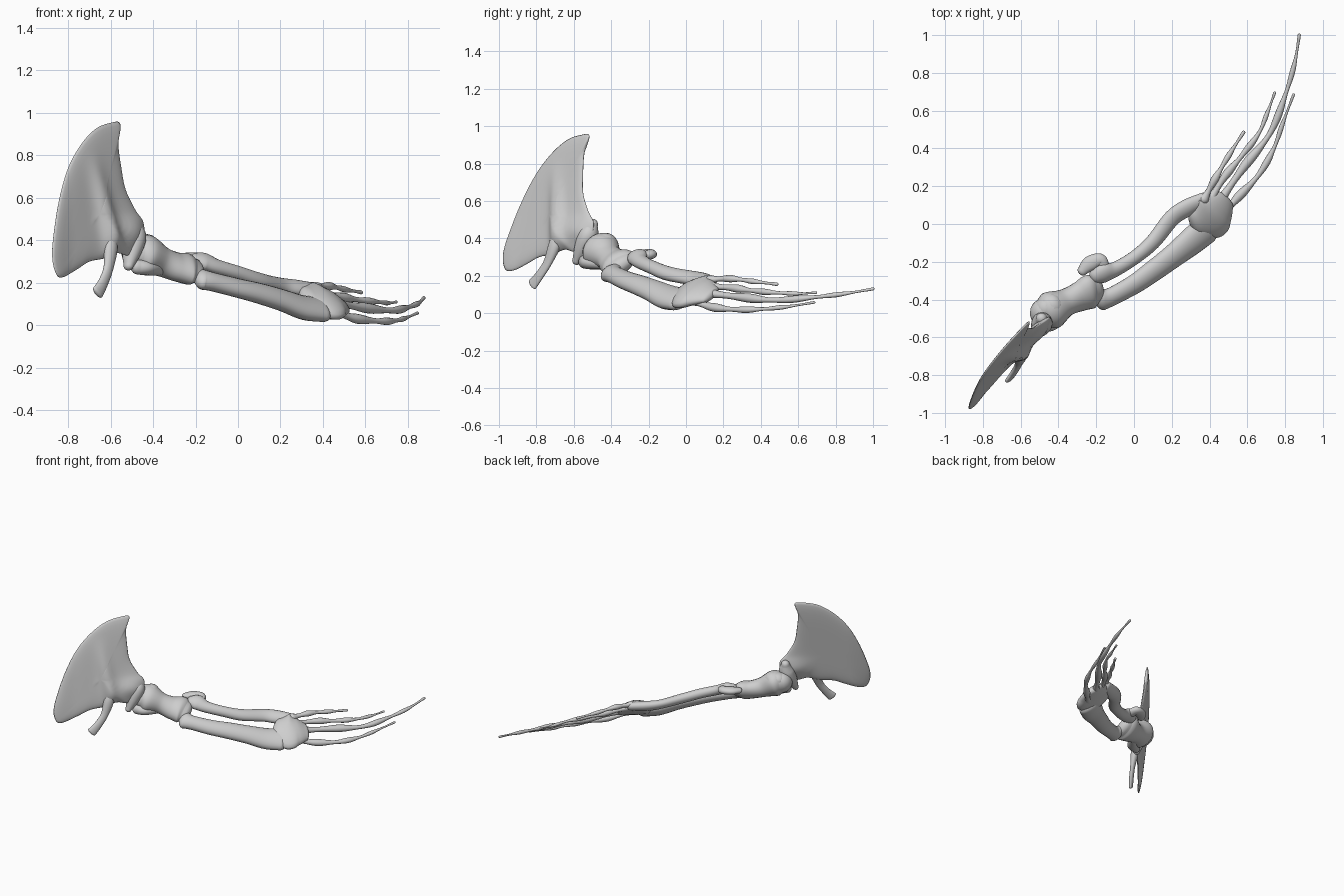
import bpy, bmesh, math
from mathutils import Vector

old = bpy.data.objects.get("Cube")
if old:
    bpy.data.objects.remove(old, do_unlink=True)

bone = bpy.data.materials.new("bone_grey")
bone.use_nodes = True
colour = (0.62, 0.62, 0.62, 1)
bone.diffuse_color = colour
bone.node_tree.nodes["Principled BSDF"].inputs["Base Color"].default_value = colour

BLADE_FRONT = Vector((0.70, -0.70, 0.13))   # facing of the shoulder blade
ROLLED = Vector((0.25, -0.5, 0.85))         # the limb leans, rear side higher
UP = Vector((0, 0, 1))


def spline(keys, steps, closed=False):
    """Catmull-Rom samples through tuples of any length."""
    n = len(keys)
    pick = (lambda i: keys[i % n]) if closed else (lambda i: keys[max(0, min(n - 1, i))])
    out = []
    for i in range(n if closed else n - 1):
        a, b, c, d = (pick(i + k) for k in (-1, 0, 1, 2))
        for s in range(steps):
            t = s / steps
            out.append([0.5 * (2 * q + (r - p) * t + (2 * p - 5 * q + 4 * r - u) * t * t
                               + (3 * q - p - 3 * r + u) * t ** 3)
                        for p, q, r, u in zip(a, b, c, d)])
    if not closed:
        out.append(list(keys[-1]))
    return out


def finish(name, bm):
    bmesh.ops.recalc_face_normals(bm, faces=bm.faces)
    mesh = bpy.data.meshes.new(name)
    bm.to_mesh(mesh)
    bm.free()
    mesh.materials.append(bone)
    for poly in mesh.polygons:
        poly.use_smooth = True
    ob = bpy.data.objects.new(name, mesh)
    bpy.context.collection.objects.link(ob)
    return ob


def bridge(bm, a, b):
    n = len(a)
    for i in range(n):
        bm.faces.new((a[i], a[(i + 1) % n], b[(i + 1) % n], b[i]))


def shaft(name, keys, up=UP, steps=7, sides=20):
    """Loft an oval section along keys of x, y, z, half width, half height."""
    rows = spline(keys, steps)
    pts = [Vector(r[:3]) for r in rows]
    rings = []
    for i, r in enumerate(rows):
        tangent = (pts[min(i + 1, len(pts) - 1)] - pts[max(i - 1, 0)]).normalized()
        rings.append((pts[i], tangent, r[3], r[4]))
    # rounded ends
    def cap(ring, sign):
        p, t, w, h = ring
        return [(p + t * sign * min(w, h) * math.sin(a), t, w * math.cos(a), h * math.cos(a))
                for a in (0.4, 0.8, 1.15, 1.45)]
    rings = cap(rings[0], -1)[::-1] + rings + cap(rings[-1], 1)
    bm = bmesh.new()
    loops = []
    for p, t, w, h in rings:
        side = t.cross(up).normalized()
        top = side.cross(t).normalized()
        angles = [math.tau * k / sides for k in range(sides)]
        loops.append([bm.verts.new(p + side * w * math.cos(a) + top * h * math.sin(a)) for a in angles])
    for a, b in zip(loops, loops[1:]):
        bridge(bm, a, b)
    bm.faces.new(loops[0])
    bm.faces.new(loops[-1])
    return finish(name, bm)


def shoulder_blade():
    """Thin curved-edge plate, swollen at the socket, with a ridge on the front."""
    outline = spline([(-.60, .953), (-.555, .95), (-.565, .86), (-.55, .74), (-.53, .64), (-.485, .545),
                      (-.445, .48), (-.45, .39), (-.51, .33), (-.57, .34), (-.63, .315), (-.70, .30),
                      (-.76, .262), (-.83, .225), (-.86, .25), (-.875, .33), (-.865, .45),
                      (-.84, .60), (-.80, .74), (-.74, .85), (-.67, .925)], 5, True)
    cx, cz = -0.67, 0.52
    scales = [1, .985, .95, .88, .8, .7, .6, .5, .4, .3, .2, .1]

    def depth(x, z, s, front):
        d = 0.016 * math.sqrt(max(0, 1 - s ** 6))
        socket = math.exp(-((x + .49) ** 2 + (z - .43) ** 2) / .006)
        d += 0.035 * socket * (1 - s ** 4)
        if front:
            f = max(0, min(1, (.82 - z) / .45))
            ridge_x = -.70 + .1 * f
            d += .05 * f * math.exp(-((x - ridge_x) / .035) ** 2) * (1 - s ** 4)
        return d if front else -d

    bm = bmesh.new()

    def place(x, z, s, front):
        base = Vector((x, -.134 + 1.01 * x + .187 * z, z))
        base.y -= .03 * max(0, (-x - .8) / .075) * max(0, 1 - z)
        return bm.verts.new(base + BLADE_FRONT * depth(x, z, s, front))

    rim = [place(x, z, 1, True) for x, z in outline]
    for front in (True, False):
        last = rim
        for s in scales[1:]:
            ring = [place(cx + (x - cx) * s, cz + (z - cz) * s, s, front) for x, z in outline]
            bridge(bm, last, ring)
            last = ring
        hub = place(cx, cz, 0, front)
        for i, v in enumerate(last):
            bm.faces.new((v, last[(i + 1) % len(last)], hub))
    return finish("shoulder_blade", bm)


def digit(name, path, joints, thick, thin):
    """Tapering finger with a knuckle swelling at each joint."""
    rows = spline(path, 10)
    keys = []
    for i, p in enumerate(rows):
        t = i / (len(rows) - 1)
        r = (thick + (thin - thick) * t) * (1 + .24 * math.cos(math.tau * joints * t))
        keys.append((*p, r, r * .9))
    shaft(name, keys, ROLLED, 1, 12)


# Shoulder
shoulder_blade()
shaft("shoulder_socket", [(-.49, -.50, .475, .03, .03), (-.485, -.52, .42, .052, .055),
                          (-.50, -.55, .35, .045, .05), (-.515, -.585, .28, .022, .025)], BLADE_FRONT)
shaft("shoulder_spur", [(-.605, -.67, .46, .02, .02), (-.60, -.70, .37, .036, .03),
                        (-.61, -.74, .27, .027, .018), (-.635, -.785, .20, .028, .016),
                        (-.66, -.82, .155, .034, .014)], BLADE_FRONT)

# Upper arm
shaft("upper_arm", [(-.475, -.475, .345, .085, .075), (-.435, -.455, .335, .105, .09),
                    (-.36, -.415, .30, .075, .07), (-.29, -.385, .275, .085, .062),
                    (-.235, -.36, .265, .10, .062), (-.205, -.35, .258, .085, .045)], ROLLED)
shaft("upper_arm_head", [(-.47, -.45, .375, .06, .05), (-.43, -.43, .375, .065, .055)])
shaft("upper_arm_knob", [(-.475, -.545, .275, .03, .035), (-.43, -.515, .27, .045, .035),
                         (-.37, -.45, .265, .03, .03)])

# Forearm
shaft("front_forearm_bone", [(-.165, -.40, .215, .062, .042), (-.12, -.385, .205, .052, .042),
                             (0, -.32, .175, .056, .042), (.1, -.25, .15, .062, .045),
                             (.2, -.175, .12, .068, .047), (.3, -.095, .085, .08, .05),
                             (.38, -.03, .075, .085, .045)], ROLLED)
shaft("rear_forearm_bone", [(-.20, -.275, .30, .045, .035), (-.16, -.26, .30, .055, .035),
                            (-.1, -.24, .275, .042, .034), (0, -.18, .245, .038, .034),
                            (.1, -.095, .212, .043, .034), (.2, .03, .188, .048, .032),
                            (.28, .085, .175, .05, .034), (.37, .13, .165, .04, .03)], ROLLED)
shaft("elbow_point", [(-.275, -.25, .315, .026, .02), (-.235, -.21, .318, .04, .025),
                      (-.18, -.19, .315, .034, .026), (-.165, -.23, .305, .035, .025)])

# Wrist and fingers
shaft("wrist", [(.34, .01, .118, .10, .045), (.40, .04, .115, .145, .048),
                (.44, .08, .11, .115, .042), (.475, .125, .10, .075, .028)], ROLLED)
digit("rear_finger", [(.37, .13, .18), (.43, .24, .185), (.50, .36, .17), (.58, .485, .155)], 3, .022, .008)
digit("second_finger", [(.40, .12, .145), (.48, .25, .135), (.57, .36, .12),
                        (.66, .48, .11), (.71, .60, .105), (.745, .695, .11)], 4, .023, .006)
digit("long_finger", [(.44, .10, .11), (.58, .30, .085), (.72, .48, .07), (.80, .68, .085),
                      (.85, .85, .105), (.875, 1.0, .13)], 4, .026, .007)
digit("front_finger", [(.45, .03, .07), (.54, .13, .035), (.66, .26, .02), (.74, .40, .022),
                       (.79, .54, .035), (.845, .685, .058)], 4, .025, .006)
